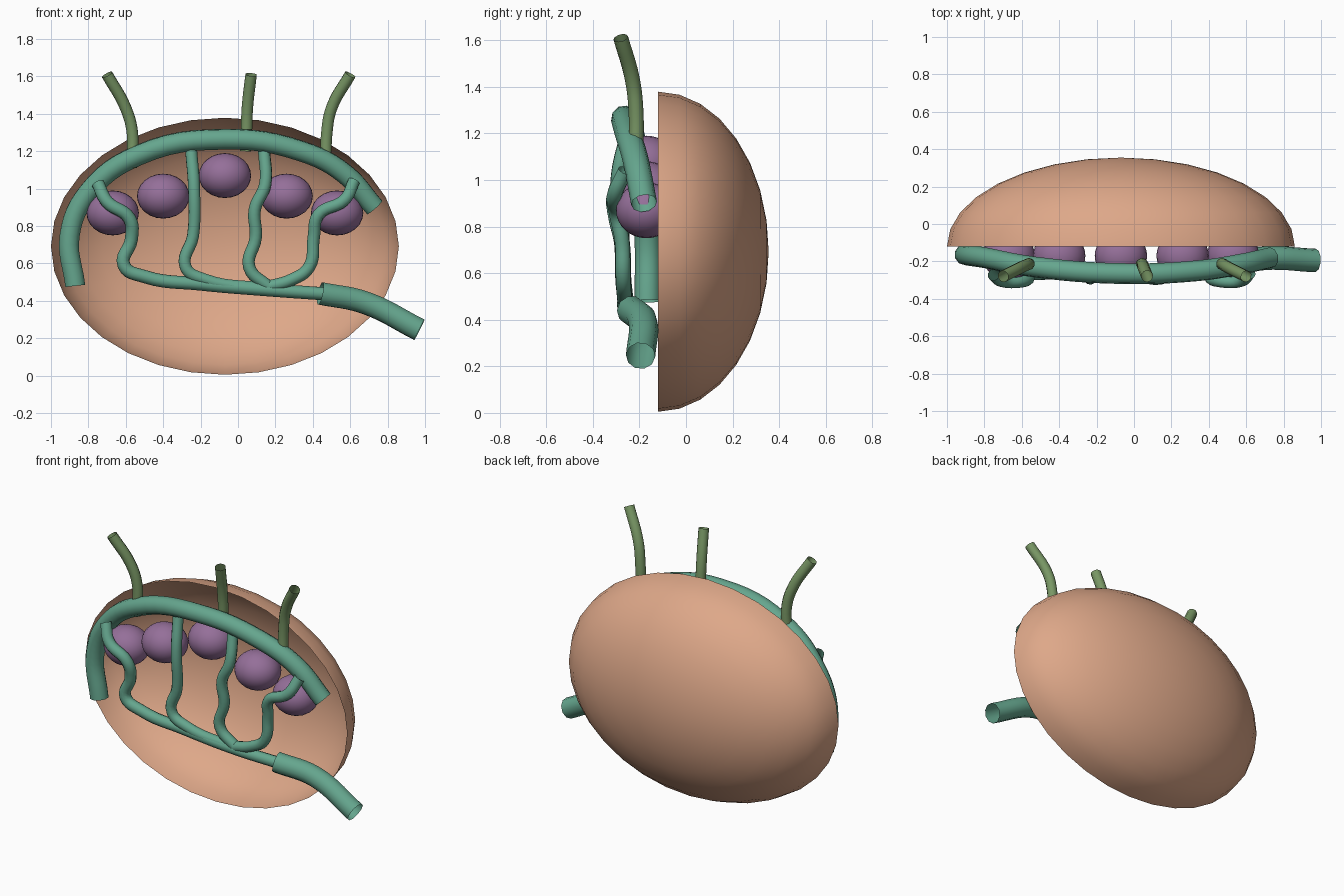
import bpy, bmesh, math
from mathutils import Matrix

if "Cube" in bpy.data.objects:
    bpy.data.objects.remove(bpy.data.objects["Cube"])


def material(name, rgb):
    m = bpy.data.materials.new(name)
    m.use_nodes = True
    m.diffuse_color = (*rgb, 1)
    m.node_tree.nodes["Principled BSDF"].inputs["Base Color"].default_value = (*rgb, 1)
    return m


peach = material("peach", (0.73, 0.39, 0.25))
teal = material("teal", (0.13, 0.38, 0.27))
purple = material("purple", (0.30, 0.16, 0.32))
leaf = material("leaf_green", (0.19, 0.31, 0.13))


def ellipsoid(name, mat, centre, radii, segments, rings, half=False):
    """Smooth ellipsoid with its pole along y; half keeps only the back shell."""
    bm = bmesh.new()
    bmesh.ops.create_uvsphere(bm, u_segments=segments, v_segments=rings, radius=1)
    bmesh.ops.rotate(bm, verts=bm.verts, matrix=Matrix.Rotation(-math.pi / 2, 3, 'X'))
    if half:
        bmesh.ops.delete(bm, geom=[v for v in bm.verts if v.co.y < -0.01], context='VERTS')
    bmesh.ops.scale(bm, verts=bm.verts, vec=radii)
    for f in bm.faces:
        f.smooth = True
    mesh = bpy.data.meshes.new(name)
    bm.to_mesh(mesh)
    bm.free()
    mesh.materials.append(mat)
    obj = bpy.data.objects.new(name, mesh)
    obj.location = centre
    bpy.context.collection.objects.link(obj)


def tube(name, mat, radius, points):
    """Open round tube along a smooth path."""
    curve = bpy.data.curves.new(name, 'CURVE')
    curve.dimensions = '3D'
    curve.bevel_depth = radius
    curve.bevel_resolution = 3
    curve.resolution_u = 6
    spline = curve.splines.new('BEZIER')
    spline.bezier_points.add(len(points) - 1)
    for bp, co in zip(spline.bezier_points, points):
        bp.co = co
        bp.handle_left_type = bp.handle_right_type = 'AUTO'
    curve.materials.append(mat)
    obj = bpy.data.objects.new(name, curve)
    bpy.context.collection.objects.link(obj)


# Hollow half shell, open at the front
ellipsoid("shell", peach, (-0.07, -0.12, 0.692), (0.93, 0.475, 0.687), 32, 16, half=True)

# Row of beads under the arch
for i, (x, z) in enumerate([(-0.67, 0.87), (-0.4, 0.96), (-0.07, 1.07), (0.26, 0.96), (0.53, 0.87)]):
    ellipsoid(f"bead_{i + 1}", purple, (x, -0.17, z), (0.14, 0.13, 0.12), 24, 16)

# Arching tube
tube("arch_tube", teal, 0.056, [
    (-0.87, -0.165, 0.48), (-0.9, -0.165, 0.75), (-0.8, -0.18, 0.98),
    (-0.53, -0.23, 1.18), (-0.07, -0.265, 1.264), (0.34, -0.25, 1.2),
    (0.57, -0.215, 1.08), (0.73, -0.18, 0.9)])

# Wide outlet tube
tube("outlet_tube", teal, 0.063, [
    (0.44, -0.235, 0.44), (0.68, -0.185, 0.39), (0.97, -0.195, 0.245)])

# Thin branches running down to the outlet
tube("branch_1", teal, 0.035, [
    (-0.75, -0.27, 1.03), (-0.7, -0.305, 0.93), (-0.58, -0.3, 0.84),
    (-0.57, -0.275, 0.73), (-0.61, -0.27, 0.59), (-0.5, -0.265, 0.53),
    (-0.2, -0.26, 0.49), (0.15, -0.26, 0.46), (0.5, -0.23, 0.435)])
tube("branch_2", teal, 0.033, [
    (-0.25, -0.25, 1.2), (-0.235, -0.29, 1.0), (-0.24, -0.275, 0.75),
    (-0.28, -0.27, 0.58), (-0.18, -0.265, 0.515), (0.15, -0.26, 0.465)])
tube("branch_3", teal, 0.033, [
    (0.14, -0.25, 1.2), (0.145, -0.29, 1.02), (0.09, -0.29, 0.89),
    (0.095, -0.275, 0.74), (0.06, -0.27, 0.58), (0.17, -0.26, 0.47)])
tube("branch_4", teal, 0.033, [
    (0.62, -0.26, 1.04), (0.57, -0.305, 0.94), (0.43, -0.3, 0.86),
    (0.405, -0.275, 0.74), (0.38, -0.27, 0.58), (0.28, -0.265, 0.51),
    (0.16, -0.26, 0.475)])

# Upright stalks
for name, base, bend, tip in [("right_stalk", -0.57, -0.6, -0.7),
                              ("middle_stalk", 0.04, 0.05, 0.07),
                              ("left_stalk", 0.47, 0.5, 0.6)]:
    low = 1.2 if name == "middle_stalk" else 1.11
    tube(name, leaf, 0.032, [(base, -0.215, low), (base + 0.005, -0.215, 1.3),
                             (bend, -0.23, 1.43), (tip, -0.28, 1.61)])
